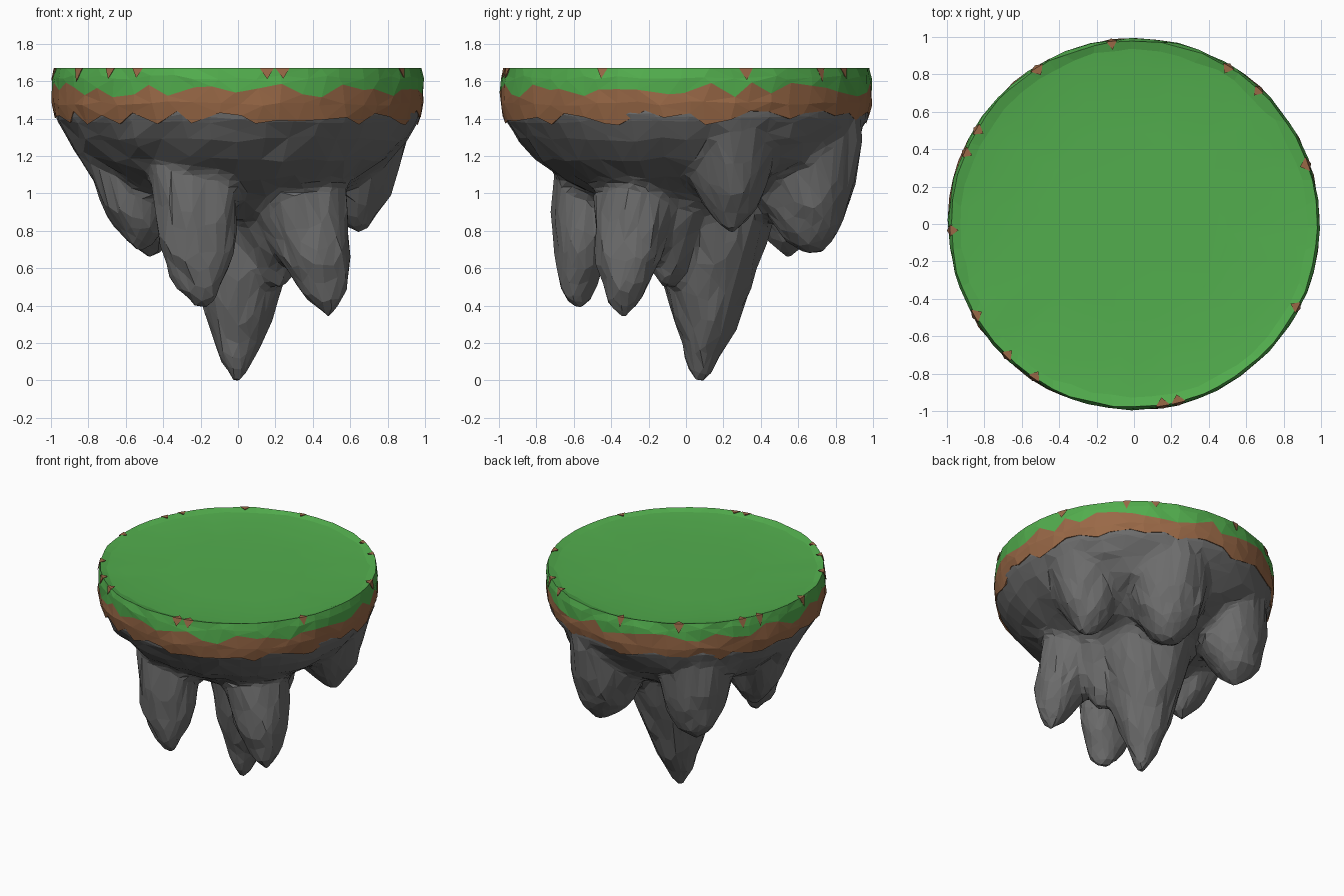
import bpy, bmesh, math, random
from mathutils import Vector, noise

random.seed(7)
cube = bpy.data.objects.get("Cube")
if cube:
    bpy.data.objects.remove(cube, do_unlink=True)


def material(name, colour):
    m = bpy.data.materials.new(name)
    m.use_nodes = True
    m.diffuse_color = (*colour, 1)
    m.node_tree.nodes["Principled BSDF"].inputs["Base Color"].default_value = (*colour, 1)
    return m


GRASS = material("grass green", (0.085, 0.42, 0.075))
DIRT = material("dirt brown", (0.32, 0.14, 0.062))
ROCK = material("rock grey", (0.15, 0.15, 0.15))


def add_object(name, bm, *materials):
    bmesh.ops.recalc_face_normals(bm, faces=bm.faces)
    mesh = bpy.data.meshes.new(name)
    bm.to_mesh(mesh)
    bm.free()
    for m in materials:
        mesh.materials.append(m)
    ob = bpy.data.objects.new(name, mesh)
    bpy.context.collection.objects.link(ob)
    return ob


def bridge(bm, upper, lower):
    count = len(upper)
    for i in range(count):
        j = (i + 1) % count
        bm.faces.new((upper[i], lower[i], lower[j], upper[j]))


def loft(bm, rings, squash=1, sides=24):
    """Closed shell through (centre, radius) rings, squashed along y."""
    loops = []
    for centre, radius in rings:
        loop = []
        for i in range(sides):
            a = math.tau * i / sides
            offset = Vector((math.cos(a), squash * math.sin(a), 0))
            loop.append(bm.verts.new(centre + radius * offset))
        loops.append(loop)
    for upper, lower in zip(loops, loops[1:]):
        bridge(bm, upper, lower)
    bm.faces.new(loops[0])
    bm.faces.new(loops[-1])


def spur(bm, top, tip, radius, fullness, flare=0, squash=1):
    """Hanging rock: low fullness gives a cone, high a blunt knob; flare widens its root."""
    top, tip = Vector(top), Vector(tip)
    rings = []
    steps = 10
    for k in range(steps):
        t = 1 - (1 - k / steps) ** 1.6
        r = radius * (1 - t ** fullness) ** 0.65 + flare * (1 - t) ** 2
        rings.append((top.lerp(tip, t), r))
    rings.append((tip, radius * 0.1))
    loft(bm, rings, squash)


# Rock: a bowl and hanging spurs, fused and reduced to chunky facets
bm = bmesh.new()
bowl = ((1.5, .97), (1.4, .982), (1.28, .91), (1.17, .81), (1.07, .67), (.96, .48), (.85, .3))
loft(bm, [(Vector((0, .02 * (1.5 - z), z)), r) for z, r in bowl], sides=40)

# Long spikes: middle, front, front side, and the shoulder joining them
spur(bm, top=(.03, .16, 1.1), tip=(-.01, .08, -.02), radius=.37, fullness=1.1)
spur(bm, top=(-.24, -.53, 1.3), tip=(-.21, -.58, .37), radius=.235, fullness=3.5, squash=.75)
spur(bm, top=(.29, -.23, 1.2), tip=(.48, -.35, .33), radius=.25, fullness=2.5, squash=.9)
spur(bm, top=(.2, -.08, 1.05), tip=(.21, -.1, .48), radius=.28, fullness=1.2)

# Blunt knobs: right, back, back left corner and far side
spur(bm, top=(.6, .21, 1.35), tip=(.63, .25, .77), radius=.24, fullness=2, flare=.08)
spur(bm, top=(.2, .62, 1.4), tip=(.24, .66, .67), radius=.25, fullness=4.5, flare=.08)
spur(bm, top=(-.44, .51, 1.35), tip=(-.47, .55, .66), radius=.24, fullness=4, flare=.04)
spur(bm, top=(-.58, -.06, 1.3), tip=(-.52, -.1, .68), radius=.17, fullness=4, flare=.17)
rock = add_object("rock_underside", bm, ROCK)

fuse = rock.modifiers.new("fuse", 'REMESH')
fuse.mode = 'VOXEL'
fuse.voxel_size = 0.03
soften = rock.modifiers.new("soften", 'SMOOTH')
soften.iterations = 5
facets = rock.modifiers.new("facets", 'DECIMATE')
facets.ratio = 0.09
bpy.context.view_layer.update()
evaluated = rock.evaluated_get(bpy.context.evaluated_depsgraph_get())
faceted = bpy.data.meshes.new_from_object(evaluated)
rock.modifiers.clear()
rock.data = faceted

# Roughen the rock and rest its lowest tip on the ground
for v in faceted.vertices:
    if v.co.z < 1.34:
        v.co += noise.noise_vector(v.co * 7) * 0.027
lowest = min(v.co.z for v in faceted.vertices)
for v in faceted.vertices:
    v.co.z -= lowest
for p in faceted.polygons:
    p.use_smooth = False

# Turf and earth: jittered rings from the dished top down, coloured by layer
SIDES = 52
# radius, height, height jitter, radius jitter
layers = ((.5, 1.635, 0, 0), (.8, 1.642, .002, .01), (.93, 1.655, .003, .01), (.98, 1.67, 0, .005),
          (.99, 1.62, .012, .005), (.993, 1.555, .042, .004), (.993, 1.48, .012, .006),
          (.982, 1.405, .04, .002), (.9, 1.43, 0, 0))
bm = bmesh.new()
rings = []
for radius, height, height_jitter, radius_jitter in layers:
    ring = []
    for i in range(SIDES):
        a = math.tau * (i + random.uniform(-.25, .25)) / SIDES
        z = height + height_jitter * random.uniform(-1, 1)
        # the hem tucks in where it hangs lower, to lie flush on the rock
        tuck = .45 * min(0, z - 1.4)
        r = radius + tuck + radius_jitter * random.uniform(-1, 1)
        ring.append(bm.verts.new((r * math.cos(a), r * math.sin(a), z)))
    rings.append(ring)
bm.faces.new(rings[0])
for upper, lower in zip(rings, rings[1:]):
    bridge(bm, upper, lower)
bm.faces.ensure_lookup_table()
for index, face in enumerate(bm.faces):
    layer = (index - 1) // SIDES
    face.material_index = int(layer >= 5)
    face.smooth = layer < 2
bmesh.ops.triangulate(bm, faces=bm.faces[1 + 3 * SIDES:])
add_object("turf_and_earth", bm, GRASS, DIRT)

# Bare chips of earth along the turf rim
bm = bmesh.new()
for degrees in (19, 47, 59, 97, 122, 149, 157, 182, 210, 226, 237, 279, 284, 333):
    a = math.radians(degrees)
    out, side = Vector((math.cos(a), math.sin(a), 0)), Vector((-math.sin(a), math.cos(a), 0))
    rim = out * .984 + Vector((0, 0, 1.671))
    half_width = side * random.uniform(.026, .042)
    drop = Vector((0, 0, random.uniform(.05, .08)))
    corners = (rim - half_width, rim + half_width, rim + out * .016 - drop, rim - out * .045)
    verts = [bm.verts.new(c) for c in corners]
    for skipped in verts:
        bm.faces.new([v for v in verts if v is not skipped])
add_object("earth_chips", bm, DIRT)
